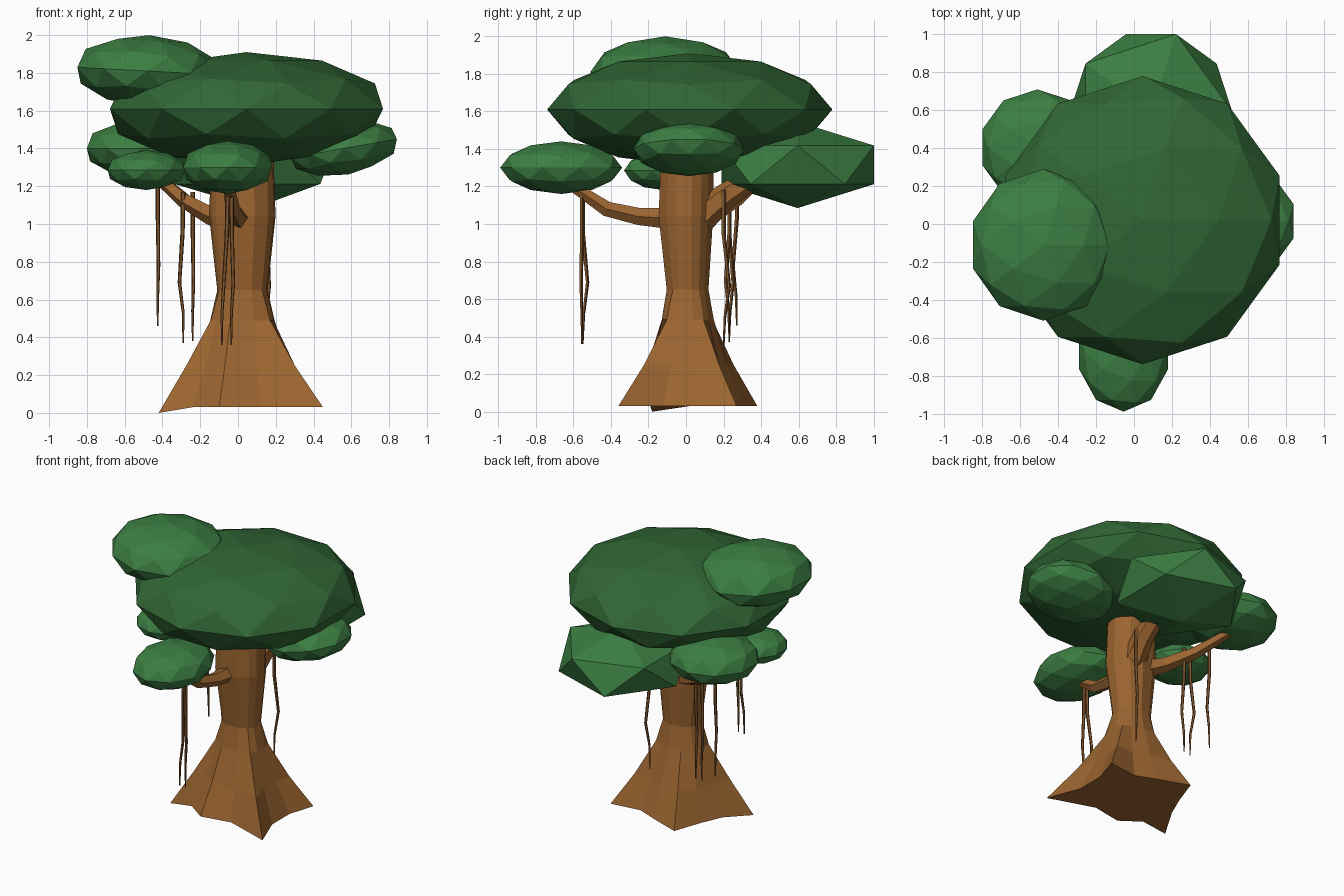
import bpy, bmesh, math
from mathutils import Vector, Matrix

if "Cube" in bpy.data.objects:
    bpy.data.objects.remove(bpy.data.objects["Cube"])


def material(name, rgb):
    m = bpy.data.materials.new(name)
    m.diffuse_color = (*rgb, 1)
    m.use_nodes = True
    m.node_tree.nodes["Principled BSDF"].inputs["Base Color"].default_value = m.diffuse_color
    return m


bark = material("bark", (0.33, 0.13, 0.03))
vine_bark = material("vine_bark", (0.20, 0.085, 0.025))
leaf = material("leaf", (0.045, 0.21, 0.055))
dark_leaf = material("dark_leaf", (0.03, 0.135, 0.035))


def finish(bm, name, mat):
    bmesh.ops.recalc_face_normals(bm, faces=bm.faces)
    me = bpy.data.meshes.new(name)
    bm.to_mesh(me)
    bm.free()
    me.materials.append(mat)
    ob = bpy.data.objects.new(name, me)
    bpy.context.collection.objects.link(ob)
    return ob


def loft(name, rings, mat):
    """Skin a list of equal-length point rings and cap both ends."""
    bm = bmesh.new()
    vs = [[bm.verts.new(p) for p in ring] for ring in rings]
    n = len(vs[0])
    for a, b in zip(vs, vs[1:]):
        for i in range(n):
            j = (i + 1) % n
            bm.faces.new((a[i], a[j], b[j], b[i]))
    bm.faces.new(vs[0])
    bm.faces.new(vs[-1])
    return finish(bm, name, mat)


def tube(name, path, radii, sides, mat):
    pts = [Vector(p) for p in path]
    rings = []
    for i, p in enumerate(pts):
        t = (pts[min(i + 1, len(pts) - 1)] - pts[max(i - 1, 0)]).normalized()
        ref = Vector((0, 0, 1)) if abs(t.z) < 0.9 else Vector((1, 0, 0))
        u = t.cross(ref).normalized()
        v = t.cross(u)
        rings.append([p + radii[i] * (u * math.cos(a) + v * math.sin(a))
                      for a in (math.tau * (k + 0.5) / sides for k in range(sides))])
    return loft(name, rings, mat)


def foliage(name, centre, radii, subdivisions=2, tilt=0, mat=leaf):
    bm = bmesh.new()
    bmesh.ops.create_icosphere(bm, subdivisions=subdivisions, radius=1)
    m = (Matrix.Translation(centre) @ Matrix.Rotation(math.radians(tilt), 4, 'Y')
         @ Matrix.Diagonal((*radii, 1)))
    bm.transform(m)
    return finish(bm, name, mat)


# Trunk: root-flare outline blended into an oval stem
roots = [(.45, -.36), (.36, -.12), (.36, .08), (.42, .27), (.2, .24), (.05, .3),
         (-.17, .38), (-.24, .18), (-.31, .02), (-.42, -.18), (-.24, -.19),
         (-.1, -.29), (.12, -.25)]
cx, cy = .025, .005


def stem(rx, ry, z, spread=0.0, dx=0.0, dy=0.0):
    ring = []
    for x, y in roots:
        a = math.atan2(y - cy, x - cx)
        ring.append((cx + dx + rx * math.cos(a) + spread * (x - cx),
                     cy + dy + ry * math.sin(a) + spread * (y - cy), z))
    return ring


base = [(x, y, 0 if x < -.4 else .03) for x, y in roots]
collar = stem(.145, .12, .49, .08)
middle = [(a[0] * .47 + b[0] * .53, a[1] * .47 + b[1] * .53, .25)
          for a, b in zip(base, collar)]
loft("trunk", [base, middle, collar, stem(.135, .115, .65),
               stem(.178, .15, 1.04, dy=-.01), stem(.165, .145, 1.45)], bark)

# Branches
tube("front_branch", [(0, -.08, 1.03), (-.01, -.25, 1.04), (-.03, -.42, 1.08), (-.05, -.6, 1.2)],
     [.06, .048, .042, .03], 5, bark)
tube("left_branch", [(-.02, .06, 1.0), (-.15, .14, 1.05), (-.29, .27, 1.13), (-.46, .43, 1.28)],
     [.065, .052, .042, .03], 5, bark)
tube("back_fork", [(.06, .04, 1.0), (.09, .2, 1.14), (.1, .36, 1.25), (.1, .5, 1.35)],
     [.09, .07, .06, .05], 6, bark)

# Hanging aerial roots: x, y, top z, bottom z, sway x, sway y
vines = [(-.425, .27, 1.25, .46, .004, -.02), (-.29, .23, 1.17, .37, -.02, .02),
         (-.24, .23, 1.17, .38, .004, -.02), (.15, .2, 1.18, .33, .015, .03),
         (-.055, -.55, 1.18, .36, -.02, .025), (-.035, -.555, 1.18, .36, .01, -.005)]
for i, (x, y, top, low, sx, sy) in enumerate(vines):
    h = top - low
    drift = -.03 if i == 4 else 0
    tube(f"hanging_root_{i + 1}",
         [(x, y, top), (x + sx * .2, y, top - h * .28), (x + sx, y + sy, top - h * .6),
          (x + drift, y + sy * .2, top - h * .8), (x + drift, y, low)],
         [.013, .012, .010, .008, .004], 5, vine_bark)

# Foliage clumps
foliage("main_canopy", (.045, .02, 1.61), (.76, .76, .30), mat=dark_leaf)
foliage("upper_left_clump", (-.48, -.11, 1.81), (.39, .40, .19), tilt=3)
foliage("back_left_clump", (-.51, .405, 1.40), (.305, .305, .153))
foliage("small_left_clump", (-.485, -.115, 1.285), (.215, .215, .105))
foliage("front_clump", (-.055, -.665, 1.30), (.247, .325, .14))
foliage("right_clump", (.56, .015, 1.40), (.30, .295, .14), tilt=-10)
foliage("back_clump", (.09, .595, 1.315), (.478, .478, .23), 1)
